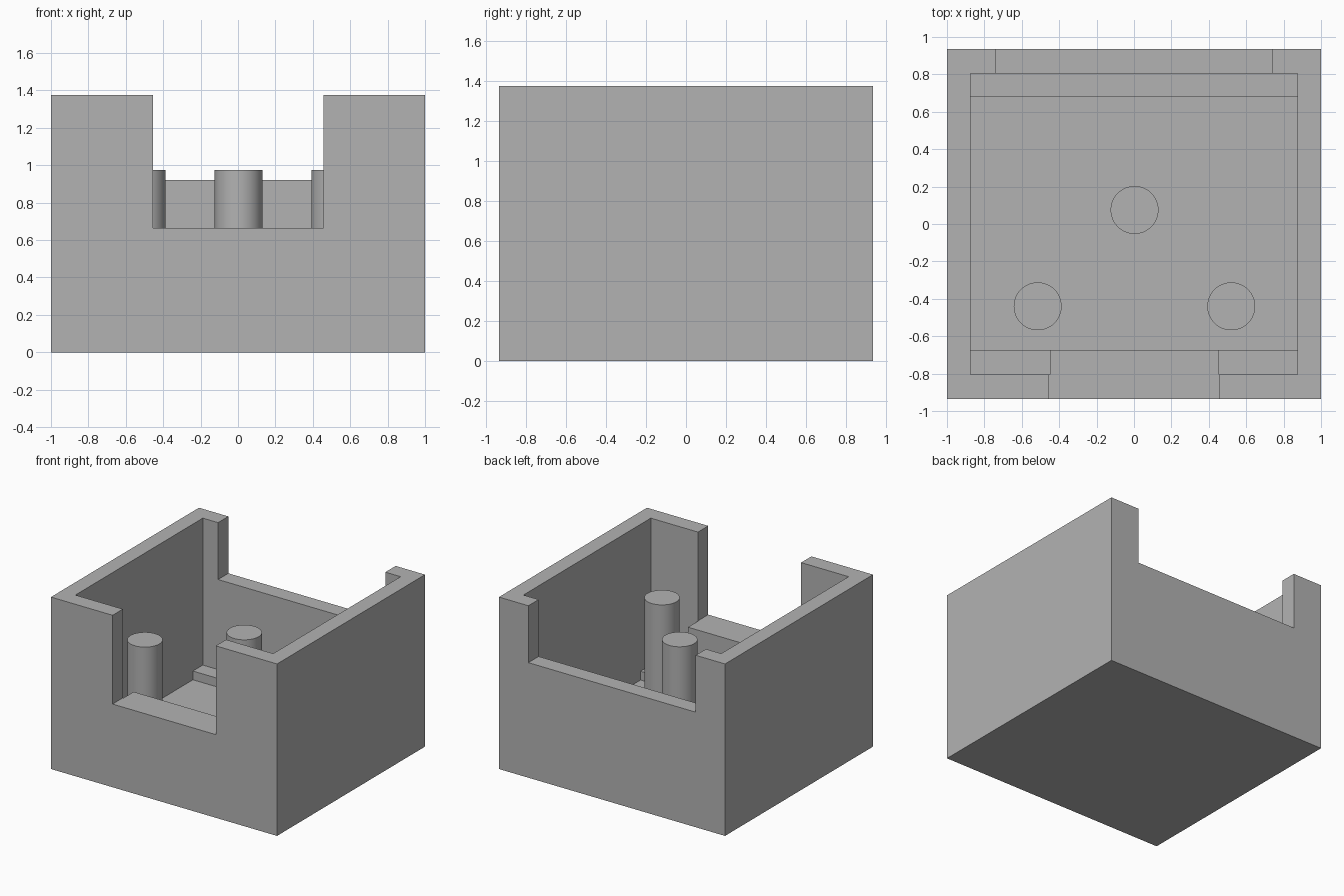
import bpy
import math

# Remove the default cube
if "Cube" in bpy.data.objects:
    bpy.data.objects.remove(bpy.data.objects["Cube"], do_unlink=True)

# Single grey plastic
GREY = (0.45, 0.45, 0.45, 1.0)
grey = bpy.data.materials.new("grey_plastic")
grey.use_nodes = True
grey.diffuse_color = GREY
grey.node_tree.nodes["Principled BSDF"].inputs["Base Color"].default_value = GREY


def box(name, xs, ys, zs):
    """Axis-aligned box spanning the given ranges."""
    bpy.ops.mesh.primitive_cube_add(size=1)
    ob = bpy.context.object
    ob.name = name
    for v in ob.data.vertices:
        v.co = [lo + (c + 0.5) * (hi - lo) for c, (lo, hi) in zip(v.co, (xs, ys, zs))]
    ob.data.materials.append(grey)
    return ob


def combine(target, tool, operation):
    """Apply an exact boolean and discard the tool."""
    tool.hide_render = True
    mod = target.modifiers.new(tool.name, "BOOLEAN")
    mod.operation = operation
    mod.solver = "EXACT"
    mod.object = tool
    bpy.ops.object.select_all(action="DESELECT")
    bpy.context.view_layer.objects.active = target
    target.select_set(True)
    bpy.ops.object.modifier_apply(modifier=mod.name)
    bpy.data.objects.remove(tool, do_unlink=True)


HEIGHT = 1.375
ABOVE = 2.0
INNER = (-0.875, 0.875)

# Open box, hollowed down to the two low ledges
case = box("open_case", (-1, 1), (-0.935, 0.935), (0, HEIGHT))
combine(case, box("cavity", INNER, (-0.805, 0.805), (0.2, ABOVE)), "DIFFERENCE")

# Thickened sill behind the front opening
combine(case, box("sill", (-0.45, 0.455), (-0.87, -0.6), (0.1, 1.0)), "UNION")

# Floor between the ledges, then the front and back openings
combine(case, box("floor_pit", INNER, (-0.675, 0.68), (0.13, ABOVE)), "DIFFERENCE")
combine(case, box("front_opening", (-0.455, 0.458), (-1.2, -0.55), (0.665, ABOVE)), "DIFFERENCE")
combine(case, box("back_opening", (-0.74, 0.74), (0.75, 1.2), (0.92, ABOVE)), "DIFFERENCE")

# Three round support posts standing on the floor
POST_TOP, POST_BASE = 0.975, 0.12
for name, x, y in (("centre_post", 0.003, 0.075),
                   ("right_post", -0.515, -0.44),
                   ("left_post", 0.52, -0.44)):
    bpy.ops.mesh.primitive_cylinder_add(
        vertices=64, radius=0.128, depth=POST_TOP - POST_BASE,
        location=(x, y, (POST_TOP + POST_BASE) / 2))
    post = bpy.context.object
    post.name = name
    post.data.materials.append(grey)
    bpy.ops.object.shade_smooth_by_angle(angle=math.radians(30))
